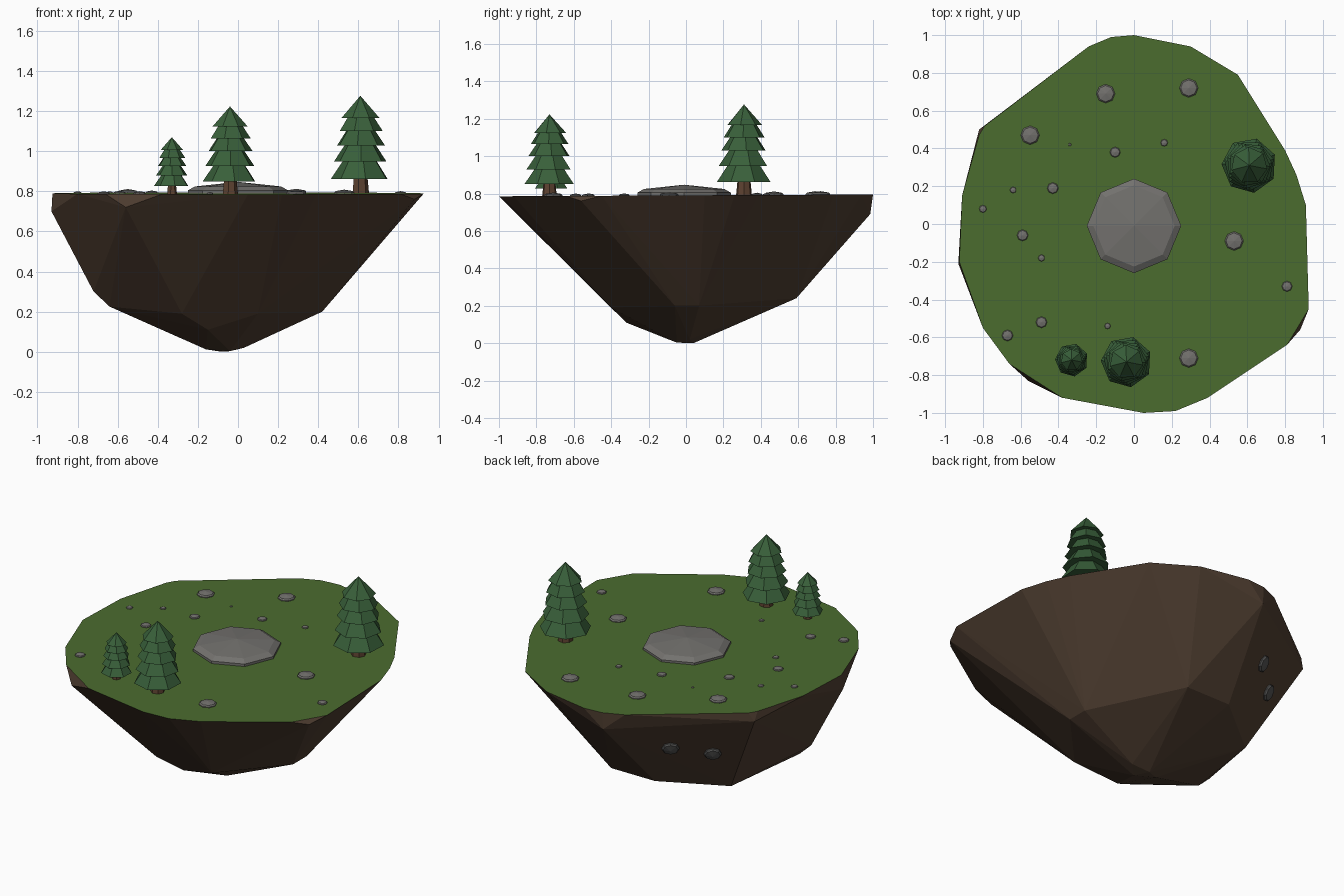
import bpy, bmesh, math
from mathutils import Vector

if "Cube" in bpy.data.objects:
    bpy.data.objects.remove(bpy.data.objects["Cube"])


def material(name, rgb):
    m = bpy.data.materials.new(name)
    m.diffuse_color = (*rgb, 1)
    m.use_nodes = True
    m.node_tree.nodes["Principled BSDF"].inputs["Base Color"].default_value = m.diffuse_color
    return m


GRASS = material("grass", (0.07, 0.15, 0.028))
DIRT = material("dirt", (0.08, 0.049, 0.031))
LEAF = material("needles", (0.04, 0.115, 0.042))
BARK = material("bark", (0.11, 0.055, 0.03))
STONE = material("stone", (0.17, 0.165, 0.155))
DARK = material("dark_stone", (0.09, 0.09, 0.088))


def ground(y):
    return 0.79 + 0.005 * y


def finish(bm, name, mats, loc=(0, 0, 0)):
    bmesh.ops.recalc_face_normals(bm, faces=bm.faces)
    me = bpy.data.meshes.new(name)
    bm.to_mesh(me)
    bm.free()
    for m in mats:
        me.materials.append(m)
    ob = bpy.data.objects.new(name, me)
    ob.location = loc
    bpy.context.collection.objects.link(ob)
    return ob


def lathe(bm, profile, sides, turn=0.0):
    """Closed low-poly solid of revolution; a zero radius makes a tip."""
    rings = []
    for r, z in profile:
        if r == 0:
            rings.append([bm.verts.new((0, 0, z))])
        else:
            rings.append([bm.verts.new((r * math.cos(turn + math.tau * i / sides),
                                        r * math.sin(turn + math.tau * i / sides), z))
                          for i in range(sides)])
    for a, b in zip(rings, rings[1:]):
        for i in range(sides):
            j = (i + 1) % sides
            if len(b) == 1:
                bm.faces.new((a[i], a[j], b[0]))
            else:
                bm.faces.new((a[i], a[j], b[j], b[i]))
    for ring in (rings[0], rings[-1]):
        if len(ring) > 1:
            bm.faces.new(ring)


# floating island: faceted hull, grass on the flat top and dirt elsewhere
rim = [(0, 1.0), (0.3, 0.94), (0.55, 0.79), (0.8, 0.39), (0.86, 0.26), (0.91, 0.1),
       (0.925, -0.45), (0.81, -0.64), (0.39, -0.92), (0.22, -0.99), (0.05, -1.0),
       (-0.38, -0.92), (-0.66, -0.74), (-0.8, -0.55), (-0.925, -0.2), (-0.91, 0.15),
       (-0.82, 0.47), (-0.79, 0.52), (-0.24, 0.94), (-0.12, 0.99)]
under = [(-0.93, -0.21, 0.70), (-0.12, 0.985, 0.69), (-0.56, -0.83, 0.72), (0.88, -0.56, 0.76),
         (-0.82, 0.5, 0.74), (-0.72, -0.2, 0.3), (-0.64, -0.2, 0.225), (-0.54, 0.33, 0.2),
         (-0.2, 0.59, 0.24), (0.1, 0.59, 0.24), (0.42, 0.07, 0.2), (0.42, -0.06, 0.2),
         (0.1, -0.4, 0.19), (-0.28, -0.4, 0.19), (-0.15, -0.32, 0.11),
         (-0.16, 0, 0.012), (-0.08, 0.04, 0), (-0.04, -0.05, 0.003), (0.03, 0.02, 0.02)]
bm = bmesh.new()
for x, y in rim:
    bm.verts.new((x, y, ground(y)))
for p in under:
    bm.verts.new(p)
hull = bmesh.ops.convex_hull(bm, input=bm.verts[:])
loose = [v for v in bm.verts if not v.link_faces]
bmesh.ops.delete(bm, geom=loose, context='VERTS')
bmesh.ops.recalc_face_normals(bm, faces=bm.faces)
for f in bm.faces:
    f.normal_update()
    f.material_index = 0 if f.normal.z > 0.9 else 1
finish(bm, "island", [GRASS, DIRT])


# flat eight-sided stones
def stone(name, loc, r, h, mat=STONE, facing=None):
    bm = bmesh.new()
    lathe(bm, [(r, -0.01), (r, 0.25 * h), (0.86 * r, 0.6 * h), (0, h)], 8)
    ob = finish(bm, name, [mat], loc)
    if facing:
        ob.rotation_euler = Vector(facing).to_track_quat('Z', 'Y').to_euler()


stone("centre_boulder", (0, -0.01, 0.79), 0.25, 0.057)
pebbles = [(-0.15, 0.69, 0.05), (0.29, 0.72, 0.05), (-0.55, 0.47, 0.05), (-0.1, 0.38, 0.028),
           (0.16, 0.43, 0.019), (-0.43, 0.19, 0.03), (-0.34, 0.42, 0.008), (-0.64, 0.18, 0.017),
           (-0.8, 0.08, 0.02), (-0.59, -0.06, 0.03), (-0.49, -0.18, 0.018), (0.53, -0.09, 0.05),
           (0.81, -0.33, 0.028), (0.29, -0.71, 0.05), (-0.49, -0.52, 0.03),
           (-0.67, -0.59, 0.03), (-0.14, -0.54, 0.016)]
for i, (x, y, r) in enumerate(pebbles):
    stone(f"pebble_{i + 1}", (x, y, ground(y)), r, 0.3 * r + 0.004)

# two dark stones stuck in the back left slope
for i, p in enumerate([(-0.37, 0.68, 0.53), (-0.555, 0.53, 0.47)]):
    direction = Vector((-0.55, 0.65, -0.45))
    island = bpy.data.objects["island"]
    hit, spot, normal, _ = island.closest_point_on_mesh(Vector(p))
    stone(f"slope_stone_{i + 1}", spot if hit else p, 0.05, 0.025, DARK,
          normal if hit else direction)


# pine trees: tapered trunk and five overlapping skirts
def tree(name, x, y, wide, tall):
    z = ground(y)
    bm = bmesh.new()
    lathe(bm, [(0.042 * wide, -0.01), (0.03 * wide, 0.12 * tall)], 7)
    finish(bm, name + "_trunk", [BARK], (x, y, z))
    tiers = [(0.07, 0.140, 0.19), (0.155, 0.128, 0.265), (0.235, 0.117, 0.335),
             (0.305, 0.107, 0.40), (0.37, 0.093, 0.48)]
    bm = bmesh.new()
    for k, (low, r, high) in enumerate(tiers):
        tip = 0 if k == 4 else 0.45 * r
        lathe(bm, [(r * wide, low * tall), (tip * wide, high * tall)], 7, 0.4 + k * 0.75)
    finish(bm, name + "_needles", [LEAF], (x, y, z))


tree("large_pine", 0.61, 0.31, 1.05, 1.01)
tree("front_pine", -0.04, -0.73, 0.97, 0.91)
tree("small_pine", -0.33, -0.72, 0.63, 0.59)
